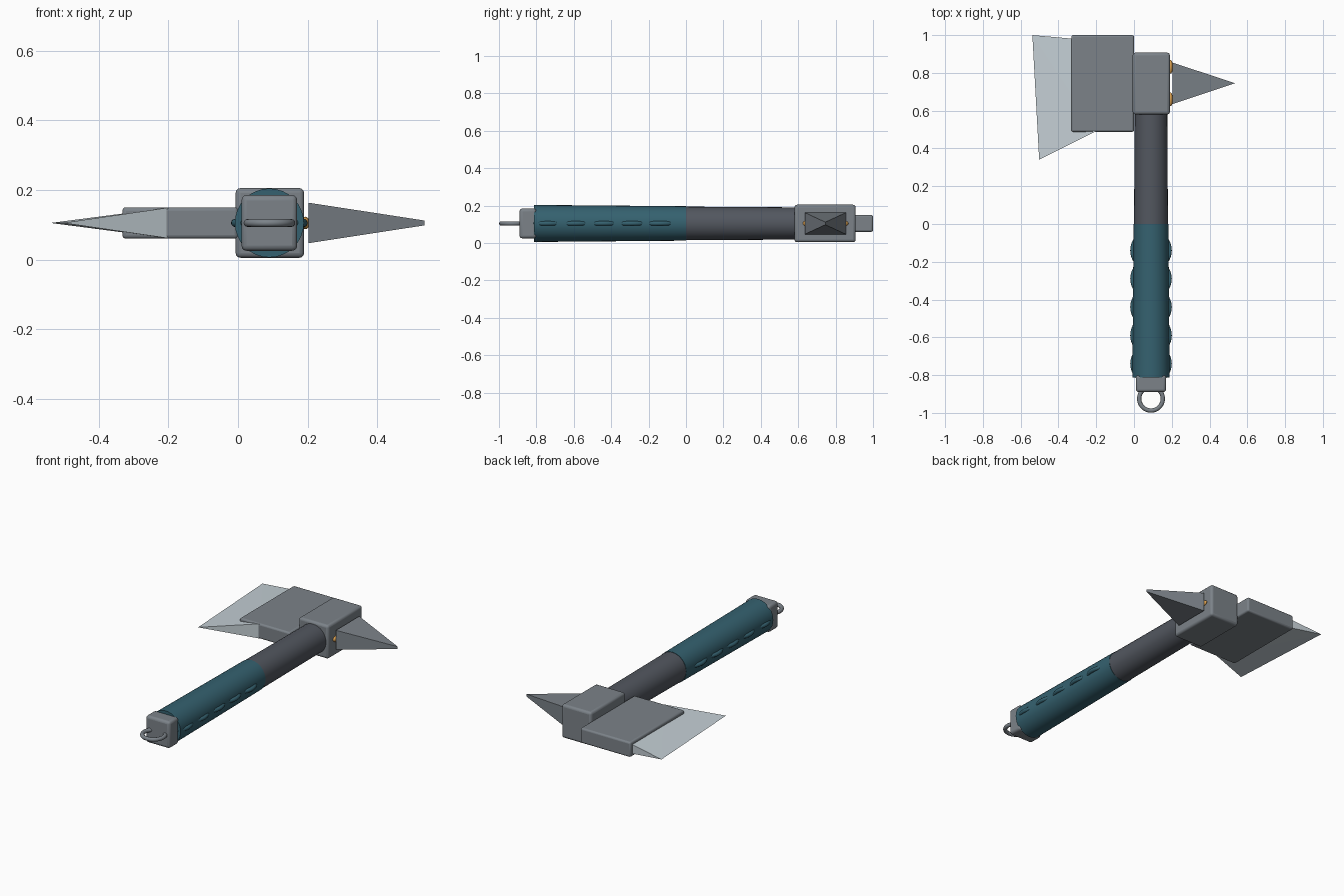
import bpy, bmesh
from math import pi

if "Cube" in bpy.data.objects:
    bpy.data.objects.remove(bpy.data.objects["Cube"])

CX, CZ = 0.09, 0.105   # handle axis


def material(name, color):
    m = bpy.data.materials.new(name)
    m.diffuse_color = color
    m.use_nodes = True
    m.node_tree.nodes["Principled BSDF"].inputs["Base Color"].default_value = m.diffuse_color
    return m


TEAL = material("teal_grip", (0.035, 0.12, 0.16, 1))
DARK = material("dark_shaft", (0.085, 0.095, 0.115, 1))
STEEL = material("steel", (0.2, 0.225, 0.25, 1))
GLASS = material("clear_edge", (0.55, 0.62, 0.66, 0.35))
GOLD = material("gold", (0.7, 0.35, 0.08, 1))


def finish(ob, name, mat, smooth=True):
    ob.name = name
    ob.data.materials.append(mat)
    if smooth:
        bpy.ops.object.select_all(action='DESELECT')
        ob.select_set(True)
        bpy.context.view_layer.objects.active = ob
        bpy.ops.object.shade_smooth_by_angle(angle=0.6)
    return ob


def box(name, x, y, z, bevel, mat):
    lo, hi = zip(x, y, z)
    bpy.ops.mesh.primitive_cube_add(size=1, location=[(a + b) / 2 for a, b in zip(lo, hi)])
    ob = bpy.context.object
    ob.scale = [b - a for a, b in zip(lo, hi)]
    bpy.ops.object.transform_apply(location=False, rotation=False, scale=True)
    mod = ob.modifiers.new("round", 'BEVEL')
    mod.width, mod.segments = bevel, 3
    return finish(ob, name, mat)


def rod(name, y0, y1, r0, r1, mat):
    # tapered cylinder along y, radius r0 at y0
    bpy.ops.mesh.primitive_cone_add(vertices=32, radius1=r1, radius2=r0, depth=y1 - y0,
                                    location=(CX, (y0 + y1) / 2, CZ), rotation=(pi / 2, 0, 0))
    return finish(bpy.context.object, name, mat)


def ring(name, y, major, minor, mat):
    bpy.ops.mesh.primitive_torus_add(major_radius=major, minor_radius=minor, major_segments=48,
                                     minor_segments=12, location=(CX, y, CZ))
    return finish(bpy.context.object, name, mat)


def hull(name, points, mat):
    bm = bmesh.new()
    for p in points:
        bm.verts.new(p)
    bmesh.ops.convex_hull(bm, input=bm.verts)
    bmesh.ops.recalc_face_normals(bm, faces=bm.faces)
    me = bpy.data.meshes.new(name)
    bm.to_mesh(me)
    bm.free()
    ob = bpy.data.objects.new(name, me)
    bpy.context.collection.objects.link(ob)
    return finish(ob, name, mat, False)


# shaft and grip with finger ridges
rod("shaft", -0.02, 0.6, 0.09, 0.086, DARK)
rod("grip", -0.812, 0, 0.099, 0.092, TEAL)
for i in range(5):
    ring(f"grip_ridge_{i + 1}", -0.74 + 0.15 * i, 0.098, 0.012, TEAL)

# butt cap and hanging loop
box("butt_cap", (0.01, 0.17), (-0.89, -0.80), (0.025, 0.185), 0.015, STEEL)
ring("hanging_loop", -0.925, 0.0625, 0.0115, STEEL)

# head socket and blade body
box("head_block", (-0.007, 0.19), (0.58, 0.907), (0.005, 0.205), 0.014, STEEL)
box("blade_body", (-0.332, 0.0), (0.488, 1.0), (0.06, 0.15), 0.01, STEEL)

# clear cutting wedge
hull("cutting_edge", [(-0.538, 1.0, CZ), (-0.502, 0.34, CZ)] +
     [(-0.2, y, CZ + s * 0.044) for y in (0.491, 0.97) for s in (-1, 1)], GLASS)

# rear spike on two gold studs
hull("spike", [(0.203, y, CZ + s * 0.058) for y in (0.635, 0.855) for s in (-1, 1)] +
     [(0.535, 0.745, CZ + s * 0.007) for s in (-1, 1)], STEEL)
for i, y in enumerate((0.66, 0.832)):
    bpy.ops.mesh.primitive_uv_sphere_add(segments=20, ring_count=12, radius=1, location=(0.193, y, CZ))
    stud = bpy.context.object
    stud.scale = (0.013, 0.036, 0.018)
    finish(stud, f"stud_{i + 1}", GOLD)
